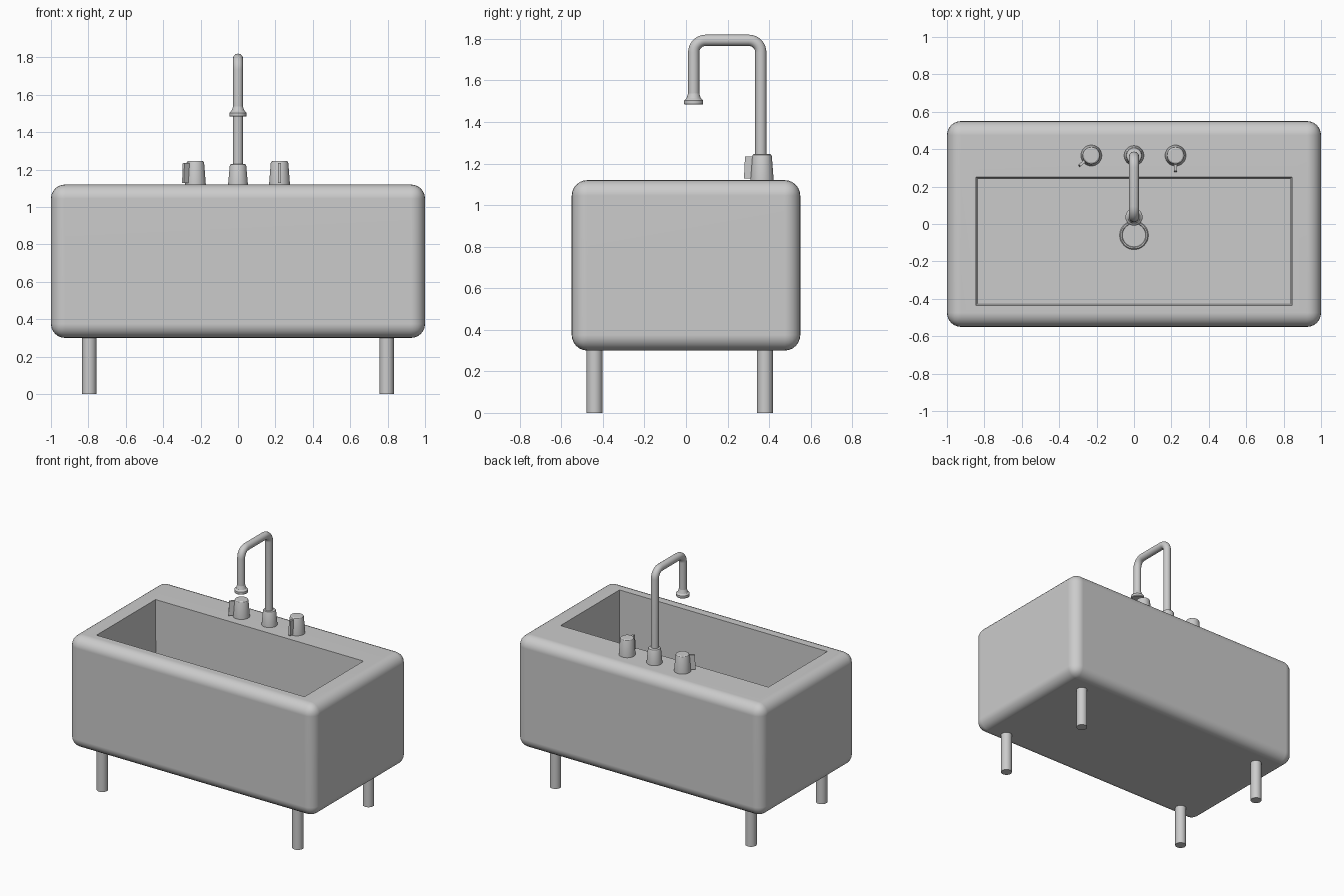
import bpy, bmesh, math
from mathutils import Matrix, Vector

if "Cube" in bpy.data.objects:
    bpy.data.objects.remove(bpy.data.objects["Cube"])


def finish(name, bm, loc=(0, 0, 0), rot=0, angle=40):
    bmesh.ops.recalc_face_normals(bm, faces=bm.faces)
    me = bpy.data.meshes.new(name)
    bm.to_mesh(me)
    bm.free()
    ob = bpy.data.objects.new(name, me)
    bpy.context.collection.objects.link(ob)
    ob.location = loc
    ob.rotation_euler.z = rot
    smooth(ob, angle)
    return ob


def smooth(ob, angle=40):
    bpy.ops.object.select_all(action='DESELECT')
    ob.select_set(True)
    bpy.context.view_layer.objects.active = ob
    bpy.ops.object.shade_smooth_by_angle(angle=math.radians(angle))


def lathe(name, profile, loc, sides=32):
    bm = bmesh.new()
    vs = [bm.verts.new((r, 0, z)) for r, z in profile]
    es = [bm.edges.new(p) for p in zip(vs, vs[1:])]
    bmesh.ops.spin(bm, geom=vs + es, cent=(0, 0, 0), axis=(0, 0, 1),
                   angle=math.tau, steps=sides)
    bmesh.ops.remove_doubles(bm, verts=bm.verts, dist=1e-5)
    return finish(name, bm, loc, angle=30)


FLOOR, TOP = 0.40, 1.12

# Rounded tub body with the basin sunk into its top face
bm = bmesh.new()
bmesh.ops.create_cube(bm, size=1, matrix=Matrix.Translation((0, 0, 0.71))
                      @ Matrix.Diagonal((2, 1.1, 0.82, 1)))
bmesh.ops.bevel(bm, geom=bm.edges[:], offset=0.075, segments=6,
                profile=0.5, affect='EDGES')
bm.normal_update()
top = max((f for f in bm.faces if f.normal.z > 0.99), key=lambda f: f.calc_area())
bmesh.ops.inset_individual(bm, faces=[top], thickness=0.05)
for v in top.verts:
    v.co.x = math.copysign(0.845, v.co.x)
    v.co.y = 0.25 if v.co.y > 0 else -0.435
floor = bmesh.ops.extrude_discrete_faces(bm, faces=[top])['faces'][0]
for v in floor.verts:
    v.co.x *= 0.988
    v.co.y += -0.01 if v.co.y > 0 else 0.01
    v.co.z = FLOOR
body = finish("sink_body", bm)
wn = body.modifiers.new("weighted_normals", 'WEIGHTED_NORMAL')
wn.keep_sharp = True

# Drain ring on the basin floor
lathe("drain", [(0, 0.003), (0.062, 0.003), (0.065, 0.01), (0.072, 0.01),
                (0.077, 0.004), (0.077, -0.01), (0, -0.01)], (0, -0.06, FLOOR))

# Four round legs
for x in (-0.795, 0.795):
    for y in (-0.44, 0.38):
        side = "left" if x < 0 else "right"
        end = "front" if y < 0 else "back"
        lathe(f"{end}_{side}_leg",
              [(0, 0), (0.038, 0), (0.038, 0.33), (0, 0.33)], (x, y, 0))

# Tap knobs, each with a thin lever fin
for side, x, turn in (("left", -0.228, -50), ("right", 0.222, 0)):
    lathe(f"{side}_knob", [(0, -0.01), (0.056, -0.01), (0.056, 0), (0.047, 0.115),
                           (0.044, 0.122), (0.038, 0.126), (0, 0.126)],
          (x, 0.366, TOP))
    bm = bmesh.new()
    outline = [(-0.02, 0.008), (-0.087, 0.008), (-0.082, 0.115), (-0.02, 0.115)]
    face = bm.faces.new([bm.verts.new((-0.007, y, z)) for y, z in outline])
    ext = bmesh.ops.extrude_face_region(bm, geom=[face])['geom']
    bmesh.ops.translate(bm, vec=(0.014, 0, 0),
                        verts=[g for g in ext if isinstance(g, bmesh.types.BMVert)])
    finish(f"{side}_knob_lever", bm, (x, 0.366, TOP), math.radians(turn))

# Spout collar and flared nozzle
lathe("spout_base", [(0, -0.01), (0.053, -0.01), (0.053, 0), (0.044, 0.1),
                     (0.04, 0.108), (0.034, 0.111), (0, 0.111)], (0, 0.366, TOP))
lathe("spout_nozzle", [(0, 1.483), (0.043, 1.483), (0.046, 1.487), (0.046, 1.503),
                       (0.042, 1.508), (0.035, 1.513), (0.029, 1.53),
                       (0.026, 1.54), (0, 1.54)], (0, 0.037, 0))

# Bent spout pipe
Y0, Y1, ZT, R = 0.36, 0.037, 1.793, 0.058
path = [(Y0, 1.15)]
path += [(Y0 - R + R * math.cos(a), ZT - R + R * math.sin(a))
         for a in (math.pi / 2 * i / 8 for i in range(9))]
path += [(Y1 + R - R * math.sin(a), ZT - R + R * math.cos(a))
         for a in (math.pi / 2 * i / 8 for i in range(9))]
path += [(Y1, 1.5)]
cu = bpy.data.curves.new("spout_pipe", 'CURVE')
cu.dimensions = '3D'
cu.bevel_depth = 0.027
cu.bevel_resolution = 6
cu.use_fill_caps = True
sp = cu.splines.new('POLY')
sp.points.add(len(path) - 1)
for p, (y, z) in zip(sp.points, path):
    p.co = (0, y, z, 1)
pipe = bpy.data.objects.new("spout_pipe", cu)
bpy.context.collection.objects.link(pipe)
bpy.ops.object.select_all(action='DESELECT')
pipe.select_set(True)
bpy.context.view_layer.objects.active = pipe
bpy.ops.object.convert(target='MESH')
smooth(bpy.context.object)
